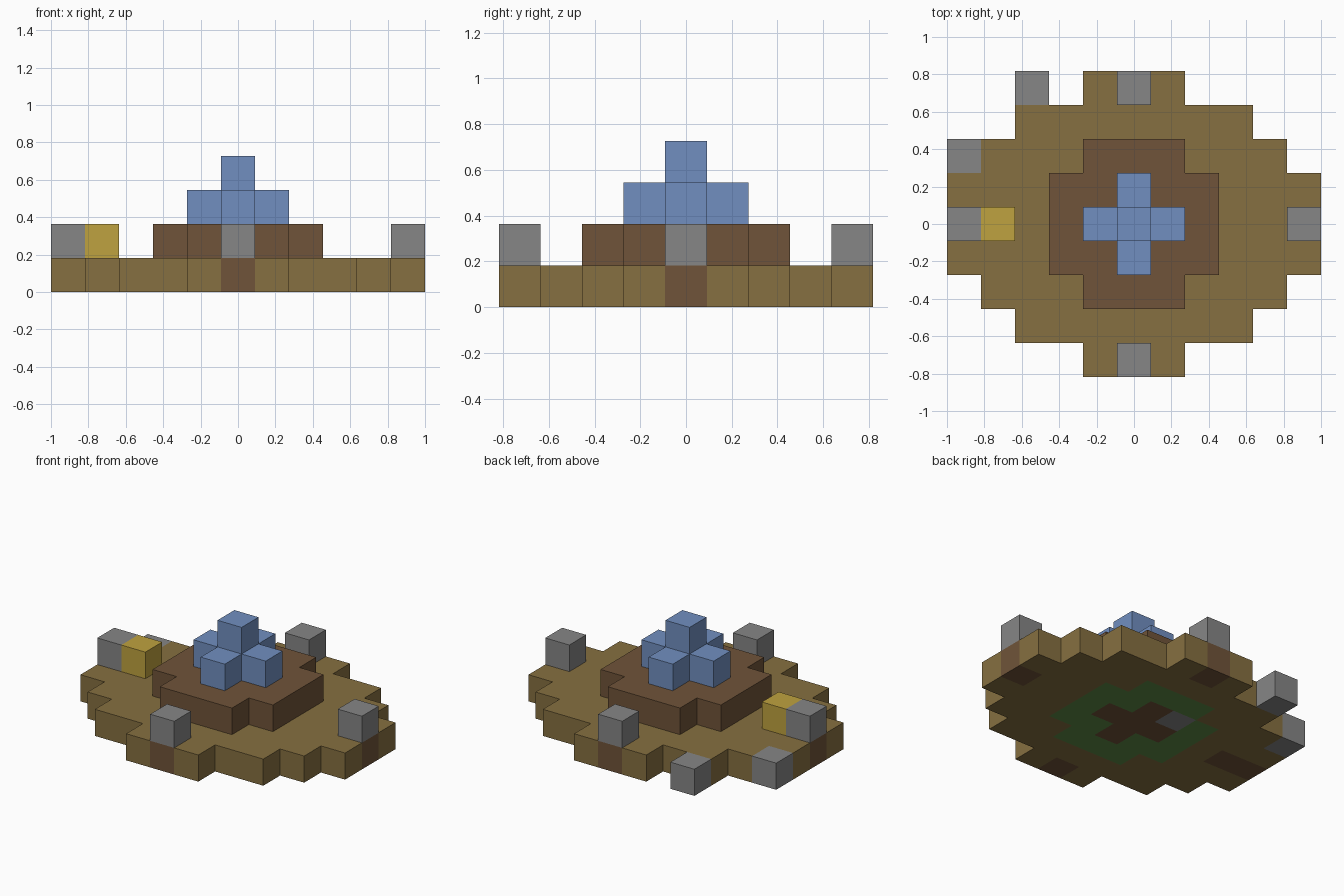
import bpy
import bmesh
from mathutils import Vector

old = bpy.data.objects.get("Cube")
if old:
    bpy.data.objects.remove(old, do_unlink=True)

CELL = 2 / 11  # edge length of one block


def material(name, colour):
    mat = bpy.data.materials.new(name)
    mat.use_nodes = True
    mat.diffuse_color = (*colour, 1)
    mat.node_tree.nodes["Principled BSDF"].inputs["Base Color"].default_value = (*colour, 1)
    return mat


SAND = material("sand", (0.24, 0.162, 0.052))
EARTH = material("earth brown", (0.162, 0.088, 0.041))
GRASS = material("grass green", (0.11, 0.26, 0.06))
STONE = material("stone grey", (0.238, 0.238, 0.238))
GOLD = material("gold", (0.52, 0.36, 0.05))
WATER = material("water blue", (0.165, 0.275, 0.53))


def slab(name, cells, level, mats, rule=lambda x, y: 0):
    """One-block-high slab from grid cells; rule picks the material of a cell."""
    bm = bmesh.new()
    for x, y in cells:
        corners = [(x - .5, y - .5), (x - .5, y + .5), (x + .5, y + .5), (x + .5, y - .5)]
        bm.faces.new([bm.verts.new((a, b, level)) for a, b in corners])
    bmesh.ops.remove_doubles(bm, verts=bm.verts[:], dist=0.01)
    top = bmesh.ops.extrude_face_region(bm, geom=bm.faces[:])["geom"]
    top_verts = [g for g in top if isinstance(g, bmesh.types.BMVert)]
    bmesh.ops.translate(bm, verts=top_verts, vec=(0, 0, 1))
    bmesh.ops.recalc_face_normals(bm, faces=bm.faces[:])
    for face in bm.faces:
        face.normal_update()
        inside = face.calc_center_median() - face.normal * 0.5
        face.material_index = rule(round(inside.x), round(inside.y))
    bmesh.ops.scale(bm, verts=bm.verts[:], vec=Vector((CELL,) * 3))
    mesh = bpy.data.meshes.new(name)
    bm.to_mesh(mesh)
    bm.free()
    for mat in mats:
        mesh.materials.append(mat)
    obj = bpy.data.objects.new(name, mesh)
    bpy.context.collection.objects.link(obj)
    return obj


# Cell footprints
half_widths = [5, 5, 4, 3, 1]  # by distance from the middle row
ground = [(x, y) for y in range(-4, 5) for x in range(-5, 6) if abs(x) <= half_widths[abs(y)]]
mound = [(x, y) for x, y in ground if max(abs(x), abs(y)) <= 2 and abs(x) + abs(y) < 4]
cross = [(x, y) for x, y in ground if abs(x) + abs(y) <= 1]
posts = {"left_post": (5, 0), "right_post": (-5, 0), "front_post": (0, -4), "back_post": (0, 4)}
chest = (-4, 0)
footings = [*posts.values(), chest, *cross]


def ground_rule(x, y):
    if (x, y) in footings:
        return 1
    if (x, y) == (-1, 1):
        return 3
    return 2 if (x, y) in mound else 0


# Island, mound and fountain
slab("island_base", ground, 0, [SAND, EARTH, GRASS, STONE], ground_rule)
slab("central_mound", mound, 1, [EARTH])
slab("fountain_cross", cross, 2, [WATER])
slab("fountain_top", [(0, 0)], 3, [WATER])

# Stone posts, gold block and loose stones on the ground
for name, cell in posts.items():
    slab(name, [cell], 1, [STONE])
slab("gold_block", [chest], 1, [GOLD])
slab("loose_stone_back", [(-3, 4)], 0, [STONE])
slab("loose_stone_right", [(-5, 2)], 0, [STONE])
